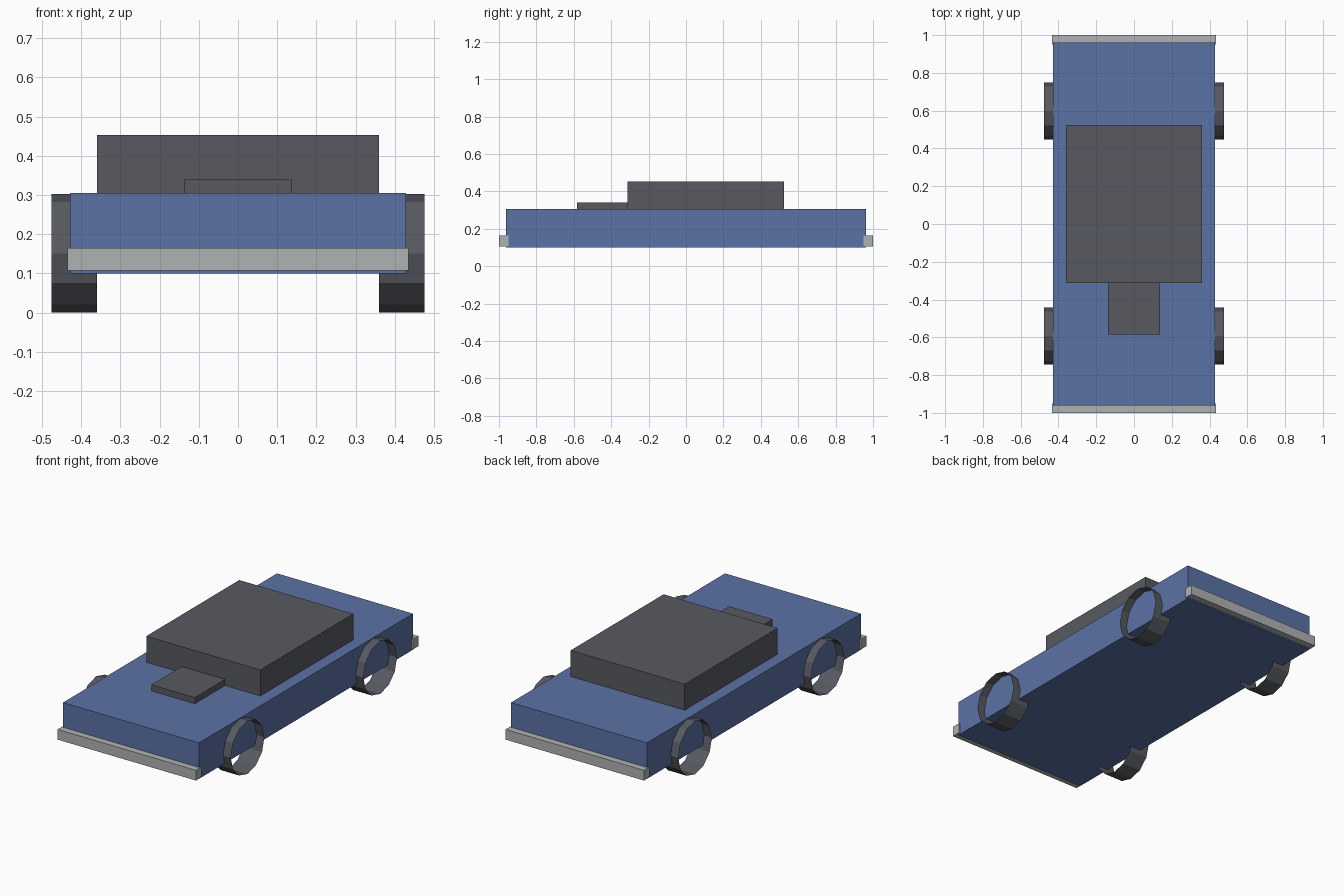
import bpy
import bmesh
from math import pi
from mathutils import Matrix, Vector

cube = bpy.data.objects.get("Cube")
if cube:
    bpy.data.objects.remove(cube, do_unlink=True)


def material(name, rgb):
    mat = bpy.data.materials.new(name)
    mat.use_nodes = True
    color = (*rgb, 1)
    mat.diffuse_color = color
    mat.node_tree.nodes["Principled BSDF"].inputs["Base Color"].default_value = color
    return mat


def finish(name, bm, mat):
    mesh = bpy.data.meshes.new(name)
    bm.to_mesh(mesh)
    bm.free()
    mesh.materials.append(mat)
    obj = bpy.data.objects.new(name, mesh)
    bpy.context.scene.collection.objects.link(obj)
    return obj


def box(name, low, high, mat):
    low, high = Vector(low), Vector(high)
    bm = bmesh.new()
    place = Matrix.Translation((low + high) / 2) @ Matrix.Diagonal((*(high - low), 1))
    bmesh.ops.create_cube(bm, size=1, matrix=place)
    return finish(name, bm, mat)


def wheel(name, x, y, mat):
    # Open twelve-sided band lying along x, without end caps
    bm = bmesh.new()
    place = Matrix.Translation((x, y, WHEEL_RADIUS)) @ Matrix.Rotation(pi / 2, 4, "Y")
    bmesh.ops.create_cone(bm, cap_ends=False, segments=12, radius1=WHEEL_RADIUS,
                          radius2=WHEEL_RADIUS, depth=WHEEL_WIDTH, matrix=place)
    return finish(name, bm, mat)


WHEEL_RADIUS = 0.151
WHEEL_WIDTH = 0.116

blue = material("blue paint", (0.105, 0.17, 0.38))
grey = material("dark grey", (0.095, 0.102, 0.118))
silver = material("silver", (0.43, 0.445, 0.455))

# Body, cabin and hood scoop
box("body", (-0.428, -0.962, 0.1), (0.428, 0.962, 0.305), blue)
box("cabin", (-0.359, -0.312, 0.305), (0.359, 0.524, 0.453), grey)
box("hood_scoop", (-0.137, -0.584, 0.305), (0.137, -0.312, 0.34), grey)

# Bumpers
for end, y in (("front", -0.975), ("rear", 0.975)):
    box(end + "_bumper", (-0.435, y - 0.025, 0.107), (0.435, y + 0.025, 0.165), silver)

# Wheels
for end, y in (("front", -0.594), ("rear", 0.598)):
    for side, sign in (("left", 1), ("right", -1)):
        wheel(f"{end}_{side}_wheel", sign * 0.418, y, grey)
